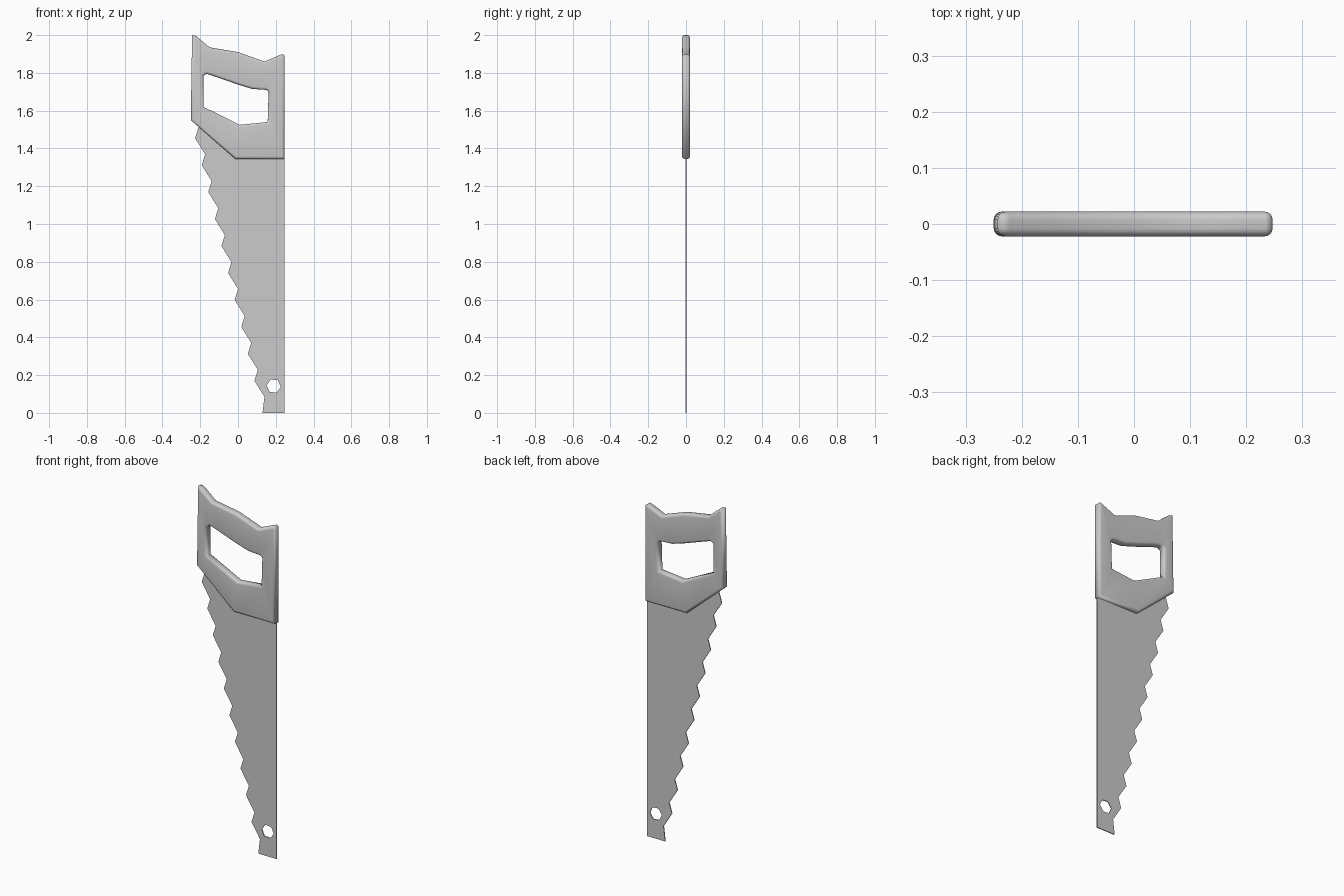
import bpy, bmesh, math
from mathutils import Vector

if "Cube" in bpy.data.objects:
    bpy.data.objects.remove(bpy.data.objects["Cube"])


def inset(pts, d):
    """Move a clockwise outline inwards by d with mitred corners."""
    out, n = [], len(pts)
    for i in range(n):
        p, q, r = (Vector(pts[(i + k) % n]) for k in (-1, 0, 1))
        e1, e2 = (q - p).normalized(), (r - q).normalized()
        n1, n2 = Vector((e1.y, -e1.x)), Vector((e2.y, -e2.x))
        out.append(q + (n1 + n2) * d / (1 + n1.dot(n2)))
    return out


def make_object(name, bm):
    bmesh.ops.recalc_face_normals(bm, faces=bm.faces)
    me = bpy.data.meshes.new(name)
    bm.to_mesh(me)
    bm.free()
    ob = bpy.data.objects.new(name, me)
    bpy.context.collection.objects.link(ob)
    return ob


# Handle: paired outer and grip-hole outlines, rounded edges on both
outer = [(-.243, 2.0), (-.222, 1.995), (-.15, 1.935), (0, 1.91), (.14, 1.86),
         (.235, 1.90), (.247, 1.89), (.247, 1.345), (-.015, 1.345), (-.25, 1.55)]
inner = [(-.183, 1.785), (-.165, 1.795), (-.12, 1.78), (0, 1.738), (.075, 1.715),
         (.15, 1.71), (.162, 1.70), (.157, 1.54), (.01, 1.525), (-.183, 1.62)]
H, R, STEPS = .022, .014, 4
arc = [math.radians(90 * k / STEPS) for k in range(STEPS + 1)]
half = [(R * (1 - math.cos(a)), H - R + R * math.sin(a)) for a in arc]
edge = [(d, -y) for d, y in reversed(half)] + half

bm = bmesh.new()
rings = []
for outline, sign, prof in ((outer, 1, edge), (inner, -1, edge[::-1])):
    for d, y in prof:
        rings.append([bm.verts.new((p.x, y, p.y)) for p in inset(outline, sign * d)])
n = len(outer)
for i, a in enumerate(rings):
    b = rings[(i + 1) % len(rings)]
    for j in range(n):
        k = (j + 1) % n
        bm.faces.new((a[j], a[k], b[k], b[j]))
handle = make_object("handle", bm)
for p in handle.data.polygons:
    p.use_smooth = True

# Blade: tapered sheet with a repeated tooth and a hanging hole
T = .005
outline = [(.245, 0), (.13, 0)]
for i in range(10):
    outline += [(.14 - .0349 * i, .085 + .1427 * i), (.087 - .0349 * i, .17 + .1427 * i)]
outline += [(-.209, 1.512), (-.19, 1.56), (0, 1.42), (.235, 1.42), (.245, 1.36)]
hole = [(.189 + .038 * math.cos(a), .142 + .038 * math.sin(a))
        for a in (math.radians(60 * k - 5) for k in range(6))]

bm = bmesh.new()
for loop in (outline, hole):
    vs = [bm.verts.new((x, -T / 2, z)) for x, z in loop]
    for i, v in enumerate(vs):
        bm.edges.new((v, vs[(i + 1) % len(vs)]))
bmesh.ops.triangle_fill(bm, edges=bm.edges[:], use_beauty=True, normal=(0, -1, 0))
ext = bmesh.ops.extrude_face_region(bm, geom=bm.faces[:], use_keep_orig=True)
bmesh.ops.translate(bm, vec=(0, T, 0),
                    verts=[g for g in ext["geom"] if isinstance(g, bmesh.types.BMVert)])
make_object("blade", bm)
